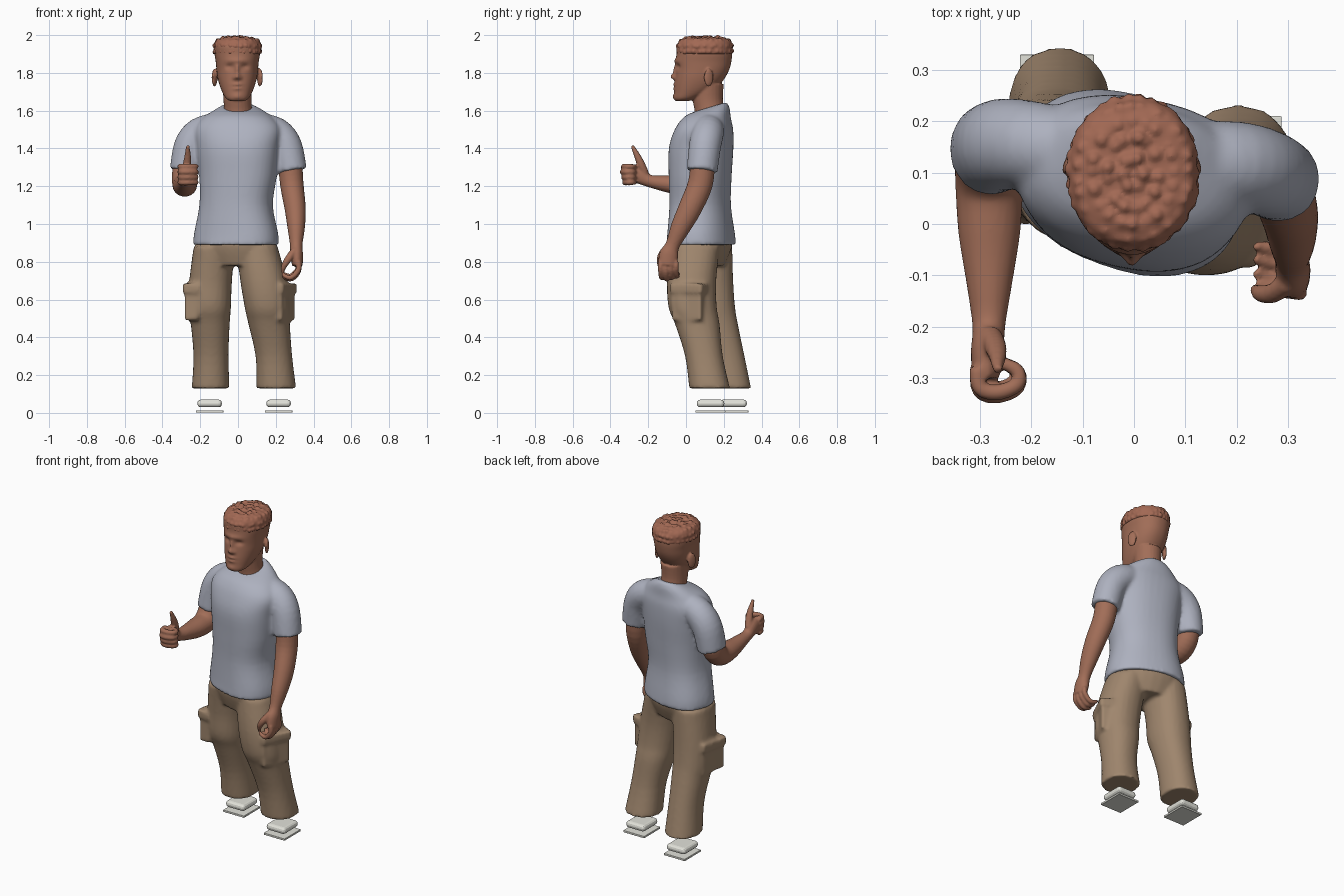
import bpy, bmesh, math, random
from mathutils import Vector, Matrix

old = bpy.data.objects.get("Cube")
if old:
    bpy.data.objects.remove(old)
random.seed(4)
CM = 0.01  # part sizes below are in hundredths of a unit


def material(name, rgb):
    m = bpy.data.materials.new(name)
    m.use_nodes = True
    m.diffuse_color = (*rgb, 1)
    m.node_tree.nodes["Principled BSDF"].inputs["Base Color"].default_value = (*rgb, 1)
    return m


skin = material("skin brown", (.36, .155, .097))
hair_mat = material("hair brown", (.36, .14, .088))
shirt_mat = material("shirt grey blue", (.42, .44, .52))
cloth = material("trouser khaki", (.35, .24, .155))
white = material("shoe white", (.76, .76, .70))


def spline(rows, steps):
    """Catmull-Rom through equally long rows of numbers."""
    out = []
    for i in range(len(rows) - 1):
        p = [rows[max(0, min(len(rows) - 1, i + k))] for k in (-1, 0, 1, 2)]
        for s in range(steps):
            t = s / steps
            out.append([b + t / 2 * (c - a + t * (2*a - 5*b + 4*c - d + t * (3*(b - c) + d - a)))
                        for a, b, c, d in zip(*p)])
    return out + [list(rows[-1])]


def loft(bm, rings, n=24, steps=4, side=None, power=2):
    """Rings are x, y, z, a, [b, yaw, tilt]; with a side axis they follow the path."""
    rows = []
    for r in rings:
        r = list(r) + ([r[3]] if len(r) == 4 else [])
        rows.append(r + [0] * (7 - len(r)))
    rows = spline(rows, steps)
    mid = [Vector(r[:3]) for r in rows]
    loops = []
    for i, (x, y, z, a, b, yaw, tilt) in enumerate(rows):
        if side:
            t = (mid[min(i + 1, len(mid) - 1)] - mid[max(i - 1, 0)]).normalized()
            u = Vector(side)
            u = (u - t * u.dot(t)).normalized()
            v = t.cross(u)
        else:
            u = Matrix.Rotation(math.radians(yaw), 3, 'Z') @ Vector((1, 0, 0))
            v = Vector((-u.y, u.x, tilt))
        loop = []
        for k in range(n):
            w = math.tau * k / n
            c, s = [math.copysign(abs(q) ** (2 / power), q) for q in (math.cos(w), math.sin(w))]
            loop.append(bm.verts.new((mid[i] + u * a * c + v * b * s) * CM))
        loops.append(loop)
    for p, q in zip(loops, loops[1:]):
        for k in range(n):
            bm.faces.new((p[k], p[(k + 1) % n], q[(k + 1) % n], q[k]))
    bm.faces.new(loops[0][::-1])
    bm.faces.new(loops[-1])


def placed(center, size, yaw=0):
    return (Matrix.Translation(Vector(center) * CM) @ Matrix.Rotation(math.radians(yaw), 4, 'Z')
            @ Matrix.Diagonal((*(Vector(size) * CM), 1)))


def ball(bm, center, size, yaw=0):
    bmesh.ops.create_icosphere(bm, subdivisions=2, radius=1, matrix=placed(center, size, yaw))


def box(bm, center, size, yaw=0):
    bmesh.ops.create_cube(bm, size=1, matrix=placed(center, size, yaw))


def finish(name, bm, mat, voxel=None, smooth=3):
    bmesh.ops.recalc_face_normals(bm, faces=bm.faces)
    me = bpy.data.meshes.new(name)
    bm.to_mesh(me)
    bm.free()
    me.materials.append(mat)
    ob = bpy.data.objects.new(name, me)
    bpy.context.collection.objects.link(ob)
    if voxel:  # fuse overlapping shells into one skin
        m = ob.modifiers.new("fuse", 'REMESH')
        m.mode, m.voxel_size, m.use_smooth_shade = 'VOXEL', voxel, True
        m = ob.modifiers.new("soften", 'SMOOTH')
        m.factor, m.iterations = .5, smooth
    return ob


# Shirt: twisted torso with two short sleeves
bm = bmesh.new()
loft(bm, [(-1, 8, 89, 23, 17, -20), (-1, 8, 95, 22.5, 16.5, -20), (-1, 7.5, 110, 19.5, 15.5, -17),
          (0, 7.5, 125, 20.5, 16, -14), (0, 8, 140, 22, 16.5, -12), (0, 9.5, 150, 23, 15, -9),
          (0, 11, 156, 19, 12.5, -7), (0, 12.5, 160, 13, 10.5, -5, .15),
          (0, 13, 162, 8.5, 8.5, 0, .3)], n=40, power=2.3)
loft(bm, [(11, 12, 151, 8), (20, 11.5, 148, 8.5), (25.5, 10, 141, 8.5), (28.5, 8.5, 128, 8.2, 8)], side=(0, 1, 0))
loft(bm, [(-11, 14, 151, 8), (-20, 15.5, 148, 8.5), (-25.5, 15.5, 141, 9, 8.5), (-28.2, 14.5, 128, 9, 8)], side=(0, 1, 0))
finish("shirt", bm, shirt_mat, .011, 4)

# Trousers: hips, two legs, cargo pockets with flaps
bm = bmesh.new()
loft(bm, [(-1, 8, 96, 21, 15, -20), (-1, 8, 88, 22, 15.5, -20), (-.5, 7.5, 78, 18, 12, -22)])
loft(bm, [(10, 5, 88, 11, 13), (13.5, 3, 70, 12.3, 13), (15.5, 3.5, 56, 12, 12.8),
          (16.5, 6, 47, 11, 11.8), (19, 9.5, 30, 9.7, 10), (20.3, 12.5, 13, 10.5, 10.8)], power=2.2)
loft(bm, [(-12.5, 10.5, 88, 11, 14), (-14.5, 12, 70, 11.3, 13), (-15, 13, 56, 11.3, 13),
          (-14.7, 15.5, 47, 10.3, 12), (-14.3, 20, 30, 9.3, 11), (-14.5, 23, 13, 10, 11.5)], power=2.2)
for x, y, yaw in ((23.5, 1.5, -25), (-23.5, 10, -10)):
    box(bm, (x, y, 57), (7, 17, 16), yaw)
    box(bm, (x, y, 66), (9, 19, 5), yaw)
finish("trousers", bm, cloth, .011, 4)

# Shoes: rounded upper floating over a thin sole
for label, x, y in (("left", 21.5, 13), ("right", -15, 25)):
    for part, z, size, r in (("shoe", 5, (13, 14.5, 4), .018), ("sole", .7, (14.5, 16, 1.2), .002)):
        bm = bmesh.new()
        box(bm, (x, y, z), size)
        ob = finish(label + "_" + part, bm, white)
        m = ob.modifiers.new("round", 'BEVEL')
        m.width, m.segments = r, 3

# Left arm: hanging, fingers curled in
bm = bmesh.new()
X, Y, Z = (1, 0, 0), (0, 1, 0), (0, 0, 1)
loft(bm, [(27.5, 9, 134, 6.5), (28.5, 7.5, 121, 6.2, 6.6), (30.3, 2, 108, 5.6, 6.2), (30.8, -3, 98, 4.6, 5.2),
          (30.8, -7, 89, 3.3, 3.8), (31, -9, 84, 3.4, 5), (31.5, -9.8, 78, 2.8, 5)], side=X)
for k in range(4):
    y = -13.4 + 2.7 * k
    drop = .8 * abs(k - 1)
    loft(bm, [(32, y, 80, 1.5), (32, y, 75 + drop, 1.5), (28.5, y + .4, 71 + drop, 1.4),
              (25, y + .8, 71.5 + drop, 1.2), (23.5, y + 1, 73 + drop, .7)], n=10, side=Y)
loft(bm, [(30, -11.5, 86, 2), (27, -13.5, 82, 2), (24.5, -13.5, 78, 1.6), (23.5, -12.5, 74.5, .9)], n=10, side=Y)
finish("left_arm", bm, skin, .006)

# Right arm: bent forward, fist with thumb up
bm = bmesh.new()
loft(bm, [(-28, 14.5, 134, 6.5), (-28.3, 12.5, 126, 6.6), (-28.2, 7, 121, 6.6, 6.2), (-28.2, -2, 120.5, 6, 5.5),
          (-28.2, -12, 121.5, 4.4, 4.2), (-28.3, -20, 123, 3.2, 3.3),
          (-28.6, -25, 126, 3.2, 5), (-29, -30, 126.5, 2.6, 5.2)], side=X)
for k in range(4):
    z = 122 + 2.8 * k
    pull = .6 * abs(k - 2)
    loft(bm, [(-30.5, -28, z, 1.6), (-30, -32.5 + pull, z, 1.6), (-26.5, -33.4 + pull, z, 1.6),
              (-22.7, -31.8 + pull, z, 1.5), (-22.8, -28.5, z, 1.4), (-26, -27, z, 1.2)], n=10, side=Z)
loft(bm, [(-28, -22, 127, 2.4), (-27, -24, 132, 2.2), (-26.6, -26, 136.5, 1.7), (-26.6, -28.5, 141.5, .9)], n=10, side=X)
finish("right_arm", bm, skin, .006)

# Head: skull loft, then soft face features pushed in or out
bm = bmesh.new()
skull = [(165, 3.5, -5.3, 1), (166.5, 6, -6.3, 6), (170, 8, -6.2, 13), (174, 9.5, -6, 18), (178, 10.5, -5.6, 21),
         (182, 11, -5.3, 23), (186, 11.4, -5.4, 24), (190, 12, -5, 24.4), (195, 12, -4.5, 24), (198, 9, 0, 20)]
loft(bm, [(-.4, (f + b) / 2, z, a, (b - f) / 2) for z, a, f, b in skull], n=72, steps=8, power=2.2)
features = [(0, 178, 2.6, 1.5, 1.5), (0, 181.5, 1.7, 1, 3), (0, 186.5, .7, 5, 1.2),
            (4, 183.3, -1.4, 2, 1.4), (-4, 183.3, -1.4, 2, 1.4), (0, 173.8, .9, 2.4, .7),
            (0, 171.6, .8, 2.2, .7), (0, 172.7, -.4, 3, .35), (0, 167.5, .7, 2.2, 1.3),
            (1.7, 177.3, .9, .8, .8), (-1.7, 177.3, .9, .8, .8)]
for v in bm.verts:
    if v.co.y < .04:
        x, z = v.co.x / CM + .4, v.co.z / CM
        v.co.y -= CM * sum(h * math.exp(-((x - fx) / sx) ** 2 - ((z - fz) / sz) ** 2)
                           for fx, fz, h, sx, sz in features)
for s in (-1, 1):
    ball(bm, (s * 12 - .4, 12, 177.5), (1.2, 2.8, 5), s * 25)
loft(bm, [(0, 13, 154, 9, 8.5), (0, 12.5, 160, 7.6, 8), (-.3, 11.5, 166, 7.4, 8), (-.3, 11.5, 174, 8, 8.5)])
finish("head", bm, skin, .006, 2)

# Hair: flat-topped cap covered in small curls
bm = bmesh.new()
cap = [(190, 12, 14.4), (193, 12.5, 14.6), (196.5, 12, 14), (198.5, 9, 11)]
loft(bm, [(-.2, 10, z, a, b) for z, a, b in cap], n=40, power=2.2)
for z, a, b, count in ((191.5, 12, 14.2, 30), (194.5, 12, 14.2, 30), (197, 10.7, 12.7, 27),
                       (198.1, 8, 10, 20), (198.5, 5, 7, 13), (198.6, 2, 3, 6)):
    for k in range(count):
        w = math.tau * (k + random.uniform(-.25, .25)) / count
        r = random.uniform(1.1, 1.5)
        ball(bm, (a * math.cos(w) - .2, 10 + b * math.sin(w), z + random.uniform(-.5, .2)), (r, r, r))
finish("hair", bm, hair_mat, .006, 1)
